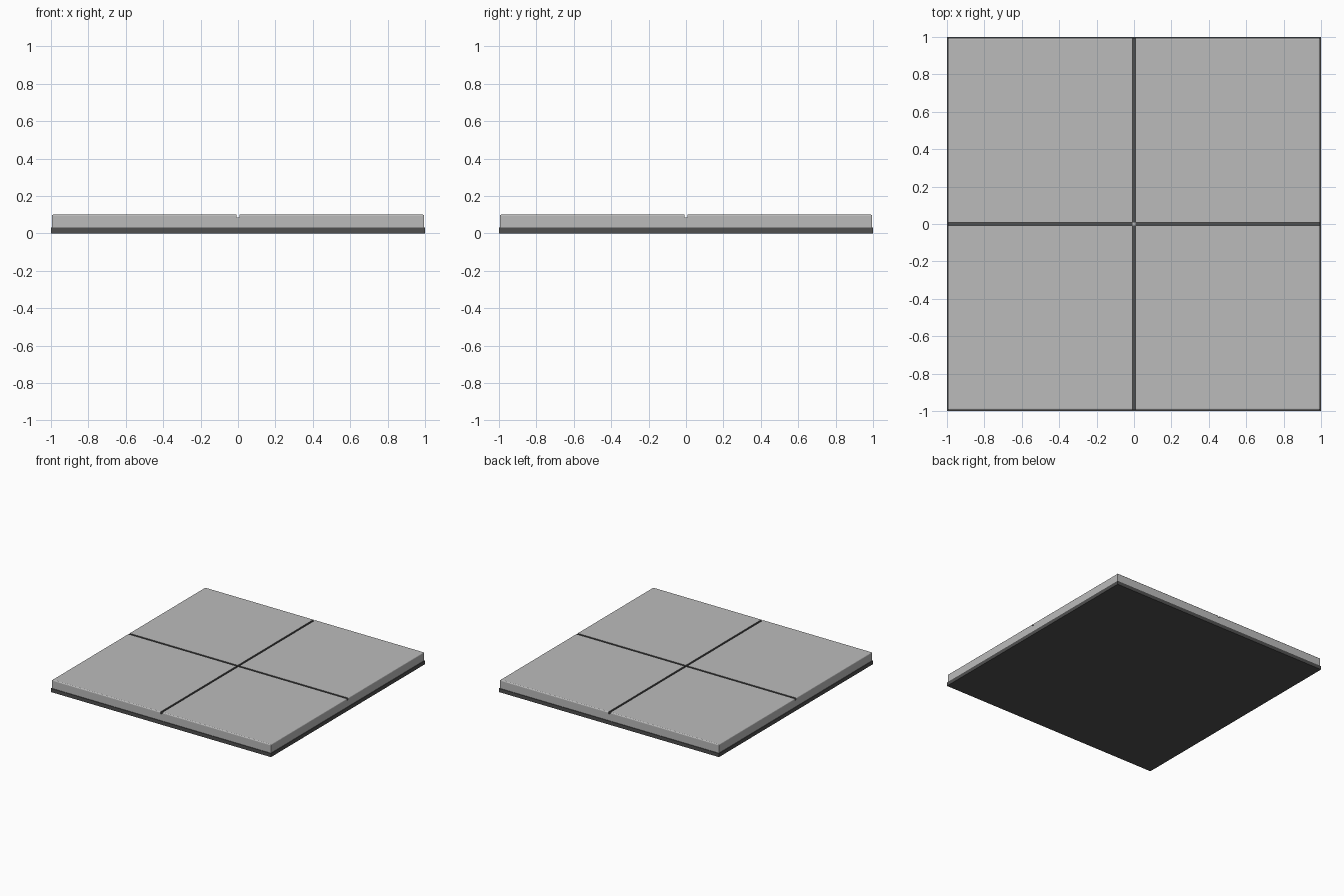
import bpy, bmesh
from mathutils import Vector

if "Cube" in bpy.data.objects:
    bpy.data.objects.remove(bpy.data.objects["Cube"])

HALF_GROOVE = 0.008
FLOOR_Z, TOP_Z = 0.085, 0.10

dark = bpy.data.materials.new("dark_grey")
dark.diffuse_color = (0.08, 0.08, 0.08, 1)
dark.use_nodes = True
dark.node_tree.nodes["Principled BSDF"].inputs["Base Color"].default_value = dark.diffuse_color
grey = bpy.data.materials.new("tile_grey")
grey.diffuse_color = (0.5, 0.5, 0.5, 1)
grey.use_nodes = True
grey.node_tree.nodes["Principled BSDF"].inputs["Base Color"].default_value = grey.diffuse_color


def box(bm, half, z0, z1):
    verts = bmesh.ops.create_cube(bm, size=1)["verts"]
    for v in verts:
        v.co = Vector((v.co.x * 2 * half, v.co.y * 2 * half, z0 + (v.co.z + 0.5) * (z1 - z0)))


def finish(bm, name, mats):
    bmesh.ops.recalc_face_normals(bm, faces=bm.faces)
    mesh = bpy.data.meshes.new(name)
    bm.to_mesh(mesh)
    bm.free()
    for m in mats:
        mesh.materials.append(m)
    obj = bpy.data.objects.new(name, mesh)
    bpy.context.collection.objects.link(obj)
    return obj


# Dark backing tray
bm = bmesh.new()
box(bm, 1.0, 0, 0.03)
finish(bm, "backing_base", [dark])

# Slab split by a cross-shaped groove
H = 0.995
bm = bmesh.new()
box(bm, H, 0.03, FLOOR_Z)
for axis in (Vector((1, 0, 0)), Vector((0, 1, 0))):
    for s in (-1, 1):
        bmesh.ops.bisect_plane(bm, geom=bm.verts[:] + bm.edges[:] + bm.faces[:],
                               plane_co=axis * s * HALF_GROOVE, plane_no=axis)

# Raise the four tile pads
pads = [f for f in bm.faces if f.normal.z > 0.9
        and min(abs(f.calc_center_median().x), abs(f.calc_center_median().y)) > 0.1]
ext = bmesh.ops.extrude_face_region(bm, geom=pads)["geom"]
for v in ext:
    if isinstance(v, bmesh.types.BMVert):
        v.co.z = TOP_Z
bmesh.ops.delete(bm, geom=[f for f in pads if f.is_valid and
                           f.calc_center_median().z < TOP_Z - 0.001], context='FACES_ONLY')
bm.normal_update()

# Dark groove floor and walls
for f in bm.faces:
    c = f.calc_center_median()
    near = min(abs(c.x), abs(c.y)) < HALF_GROOVE + 0.001
    if near and c.z > FLOOR_Z - 0.001 and max(abs(c.x), abs(c.y)) > 0.1:
        f.material_index = 1

# Soften the outer top rim
def on_rim(e):
    a, b = (v.co for v in e.verts)
    return min(a.z, b.z) > TOP_Z - 0.001 and any(
        abs(a[i]) > H - 0.001 and abs(a[i] - b[i]) < 0.001 for i in (0, 1))

bmesh.ops.bevel(bm, geom=[e for e in bm.edges if on_rim(e)], offset=0.008,
                segments=3, profile=0.5, affect='EDGES', clamp_overlap=True)
finish(bm, "tile_slab", [grey, dark])
